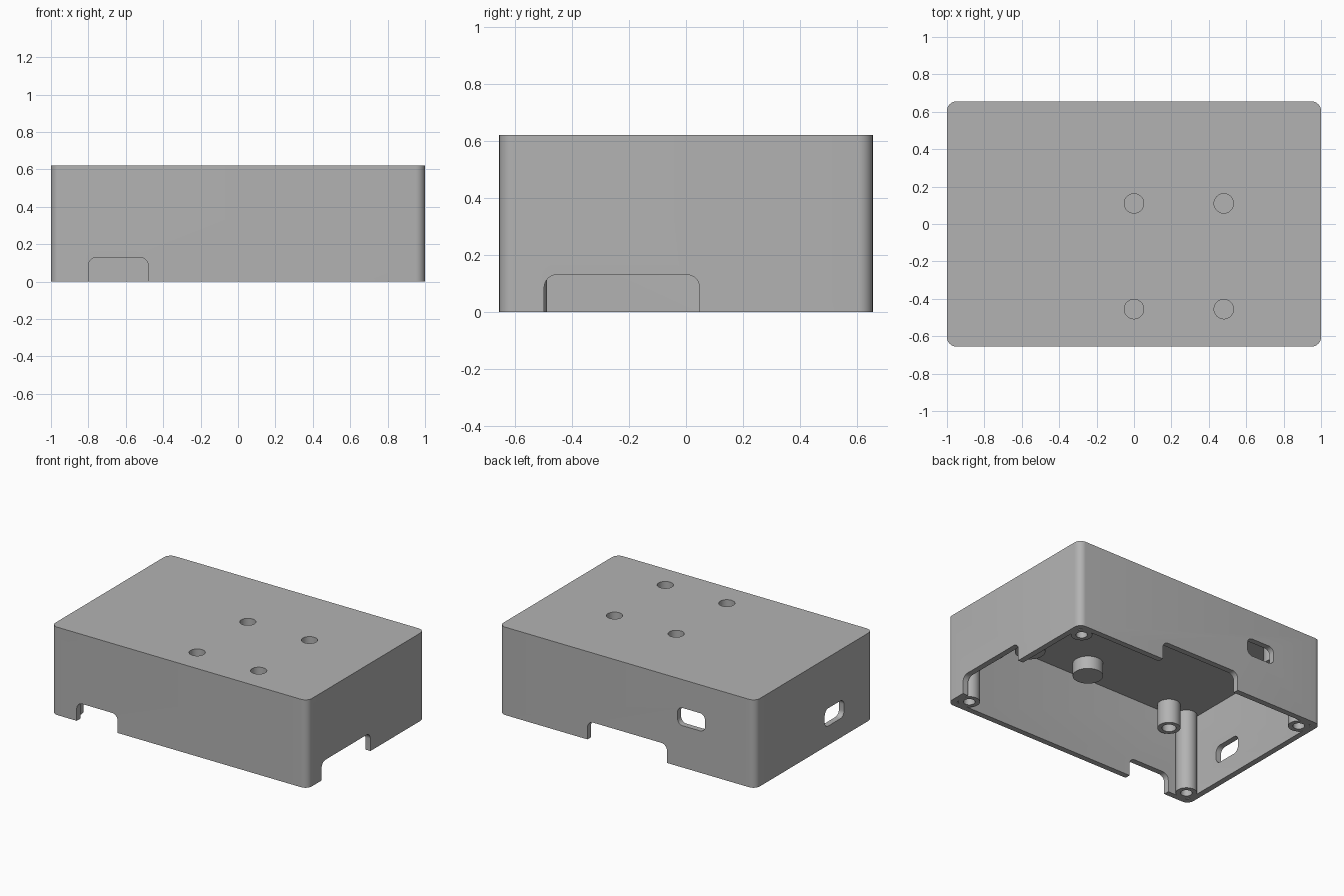
import bpy, bmesh, math
from mathutils import Matrix, Vector

if "Cube" in bpy.data.objects:
    bpy.data.objects.remove(bpy.data.objects["Cube"])

grey = bpy.data.materials.new("grey plastic")
grey.diffuse_color = (0.45, 0.45, 0.45, 1)
grey.use_nodes = True
grey.node_tree.nodes["Principled BSDF"].inputs["Base Color"].default_value = grey.diffuse_color


def make(name, bm):
    bmesh.ops.recalc_face_normals(bm, faces=bm.faces)
    me = bpy.data.meshes.new(name)
    bm.to_mesh(me)
    bm.free()
    ob = bpy.data.objects.new(name, me)
    bpy.context.collection.objects.link(ob)
    me.materials.append(grey)
    return ob


def smooth(ob):
    bpy.ops.object.select_all(action='DESELECT')
    ob.select_set(True)
    bpy.context.view_layer.objects.active = ob
    bpy.ops.object.shade_smooth_by_angle(angle=math.radians(30))


def rounded_prism(name, w, h, r, depth, matrix=Matrix(), steps=8):
    """Rounded rectangle centred on the origin, extruded up by depth."""
    bm = bmesh.new()
    vs = []
    for i, (sx, sy) in enumerate(((1, 1), (-1, 1), (-1, -1), (1, -1))):
        for k in range(steps + 1):
            a = math.pi / 2 * (i + k / steps)
            vs.append(bm.verts.new((sx * (w / 2 - r) + r * math.cos(a),
                                    sy * (h / 2 - r) + r * math.sin(a), 0)))
    face = bm.faces.new(vs)
    ext = bmesh.ops.extrude_face_region(bm, geom=[face])["geom"]
    bmesh.ops.translate(bm, vec=(0, 0, depth),
                        verts=[v for v in ext if isinstance(v, bmesh.types.BMVert)])
    bm.transform(matrix)
    return make(name, bm)


def lathe(name, profile, x, y, steps=40):
    """Revolve a closed (radius, height) profile about a vertical axis."""
    bm = bmesh.new()
    vs = [bm.verts.new((r, 0, z)) for r, z in profile]
    edges = [bm.edges.new((vs[i], vs[(i + 1) % len(vs)])) for i in range(len(vs))]
    bmesh.ops.spin(bm, geom=vs + edges, cent=(0, 0, 0), axis=(0, 0, 1),
                   angle=2 * math.pi, steps=steps)
    bmesh.ops.remove_doubles(bm, verts=bm.verts, dist=1e-5)
    bmesh.ops.dissolve_degenerate(bm, edges=bm.edges, dist=1e-6)
    bmesh.ops.translate(bm, verts=bm.verts, vec=(x, y, 0))
    ob = make(name, bm)
    smooth(ob)
    return ob


def cut(target, cutter):
    mod = target.modifiers.new("cut", 'BOOLEAN')
    mod.operation = 'DIFFERENCE'
    mod.solver = 'EXACT'
    mod.object = cutter
    bpy.context.view_layer.objects.active = target
    bpy.ops.object.modifier_apply(modifier=mod.name)
    bpy.data.objects.remove(cutter)


WX, WY, H, WALL, CEIL = 2.0, 1.31, 0.62, 0.04, 0.57

# hollow case, open at the bottom
case = rounded_prism("case_shell", WX, WY, 0.05, H)
cut(case, rounded_prism("cavity", WX - 2 * WALL, WY - 2 * WALL, 0.02, CEIL + 0.2,
                        Matrix.Translation((0, 0, -0.2))))

FACE_Y = Matrix.Rotation(math.pi / 2, 4, 'X')                  # extrudes along -y
FACE_X = Matrix.Rotation(math.pi / 2, 4, 'Z') @ FACE_Y         # extrudes along +x


def wall_cut(x, y, z0, z1, width, r, turn):
    height = z1 - z0
    centre = Vector((x, y, (z0 + z1) / 2))
    shift = Matrix.Translation((0, 0, -0.1))
    cut(case, rounded_prism("opening", width, height, r, 0.2,
                            Matrix.Translation(centre) @ turn @ shift))


# connector notches in the rim: front, right, back
wall_cut(-0.64, -WY / 2, -0.2, 0.13, 0.32, 0.045, FACE_Y)
wall_cut(WX / 2, -0.225, -0.2, 0.13, 0.545, 0.045, FACE_X)
wall_cut(0, WY / 2, -0.2, 0.13, 0.62, 0.045, FACE_Y)
# closed slots: back, left
wall_cut(-0.50, WY / 2, 0.295, 0.42, 0.215, 0.04, FACE_Y)
wall_cut(-WX / 2, -0.225, 0.135, 0.26, 0.215, 0.04, FACE_X)

# blind pockets in the lid with cup bosses beneath
for i, (x, y) in enumerate(((0, 0.11), (0.48, 0.11), (0, -0.455), (0.48, -0.455))):
    bm = bmesh.new()
    bmesh.ops.create_cone(bm, cap_ends=True, segments=40, radius1=0.052, radius2=0.052,
                          depth=0.3, matrix=Matrix.Translation((x, y, 0.6)))
    cut(case, make("pocket", bm))
    lathe(f"pocket_boss_{i + 1}", [(0, 0.48), (0.097, 0.48), (0.097, 0.59),
                                   (0.052, 0.59), (0.052, 0.51), (0, 0.51)], x, y)
smooth(case)

# corner screw posts and shorter board standoffs
for sx in (-1, 1):
    for sy in (-1, 1):
        tag = ("front" if sy < 0 else "back") + ("_left" if sx < 0 else "_right")
        lathe("screw_post_" + tag, [(0.037, 0), (0.068, 0), (0.068, 0.59), (0, 0.59),
                                    (0, 0.3), (0.037, 0.3)], sx * 0.9, sy * 0.555)
        lathe("standoff_" + tag, [(0.045, 0.4), (0.073, 0.4), (0.073, 0.59), (0, 0.59),
                                  (0, 0.55), (0.045, 0.55)], sx * 0.73, sy * 0.525)
